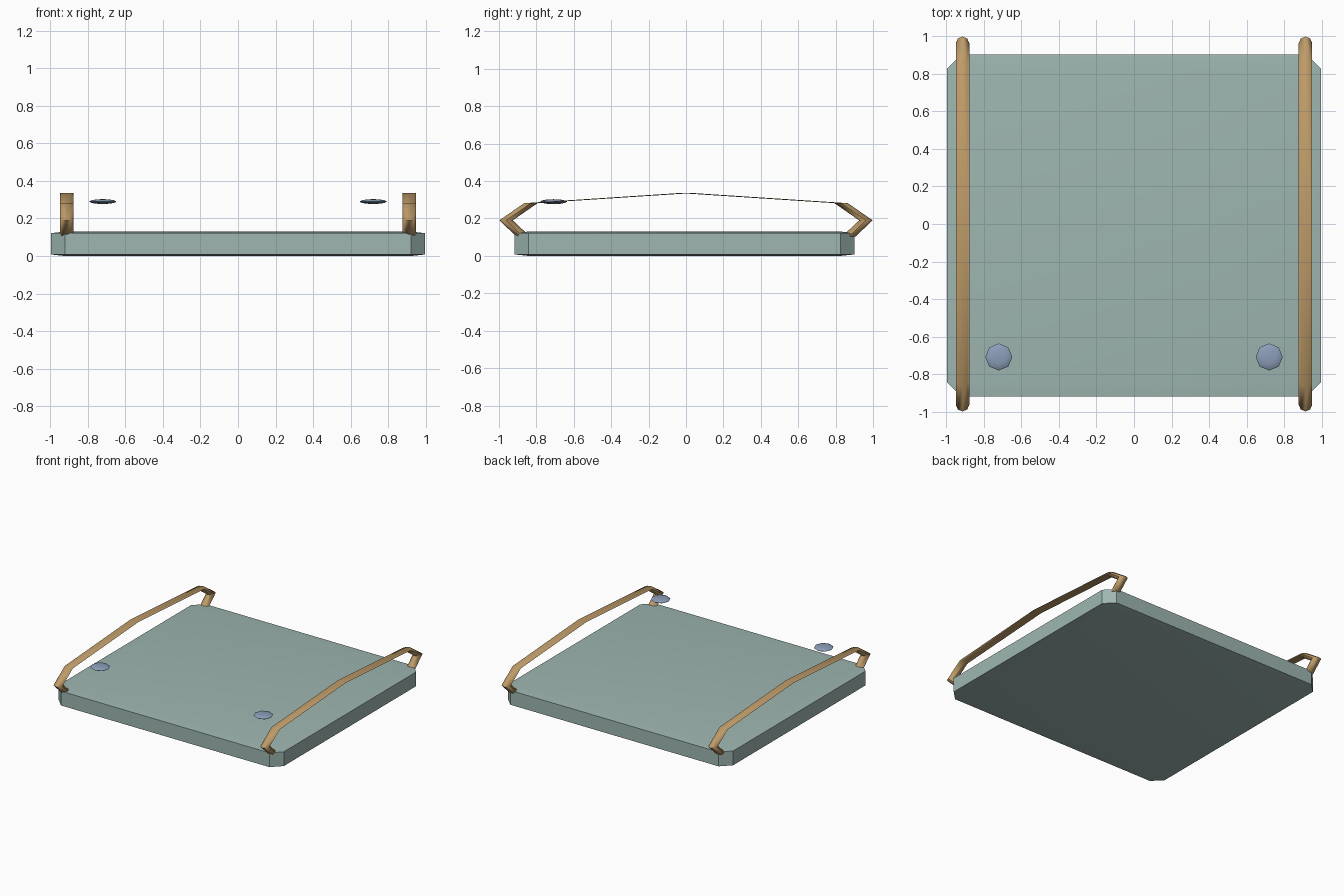
import bpy
import bmesh
from math import cos, sin, tau, radians
from mathutils import Matrix

cube = bpy.data.objects.get("Cube")
if cube:
    bpy.data.objects.remove(cube, do_unlink=True)


def material(name, rgb):
    mat = bpy.data.materials.new(name)
    mat.use_nodes = True
    mat.diffuse_color = (*rgb, 1)
    mat.node_tree.nodes["Principled BSDF"].inputs["Base Color"].default_value = (*rgb, 1)
    return mat


def finish(bm, name, mat, angle):
    bmesh.ops.recalc_face_normals(bm, faces=bm.faces)
    mesh = bpy.data.meshes.new(name)
    bm.to_mesh(mesh)
    bm.free()
    mesh.materials.append(mat)
    obj = bpy.data.objects.new(name, mesh)
    bpy.context.collection.objects.link(obj)
    bpy.ops.object.select_all(action="DESELECT")
    obj.select_set(True)
    bpy.context.view_layer.objects.active = obj
    bpy.ops.object.shade_smooth_by_angle(angle=radians(angle))
    return obj


sage = material("sage green", (0.342, 0.468, 0.440))
tan = material("tan brown", (0.515, 0.328, 0.141))
blue = material("dusty blue", (0.262, 0.342, 0.485))


# Slab: a block with every edge and corner chamfered
def slab():
    half = (0.995, 0.91, 0.065)
    inset = (0.075, 0.075, 0.008)
    bm = bmesh.new()
    for sx in (-1, 1):
        for sy in (-1, 1):
            for sz in (-1, 1):
                signs = (sx, sy, sz)
                for full in range(3):
                    co = [s * (h - (0 if i == full else d))
                          for i, (s, h, d) in enumerate(zip(signs, half, inset))]
                    bm.verts.new((co[0], co[1] - 0.008, co[2] + 0.065))
    bmesh.ops.convex_hull(bm, input=bm.verts)
    bmesh.ops.dissolve_limit(bm, angle_limit=radians(1), verts=bm.verts, edges=bm.edges)
    finish(bm, "slab", sage, 30)


# Rail: level eight-sided rings joined along a bent path
def rail(name, x, sides=8, radius=0.036):
    half_path = [(-0.872, 0.105), (-0.962, 0.19), (-0.829, 0.282)]
    path = half_path + [(0, 0.336)] + [(-y, z) for y, z in reversed(half_path)]
    bm = bmesh.new()
    rings = []
    for y, z in path:
        rings.append([bm.verts.new((x + radius * cos(tau * i / sides),
                                    y + radius * sin(tau * i / sides), z))
                      for i in range(sides)])
    for a, b in zip(rings, rings[1:]):
        for i in range(sides):
            j = (i + 1) % sides
            bm.faces.new((a[i], a[j], b[j], b[i]))
    bm.faces.new(rings[0])
    bm.faces.new(rings[-1])
    finish(bm, name, tan, 60)


# Button: a flattened low-poly ball floating above the slab
def button(name, x):
    bm = bmesh.new()
    place = Matrix.Translation((x, -0.708, 0.29)) @ Matrix.Diagonal((0.072, 0.072, 0.013, 1))
    bmesh.ops.create_uvsphere(bm, u_segments=8, v_segments=6, radius=1, matrix=place)
    finish(bm, name, blue, 60)


slab()
for side, sign in (("left", 1), ("right", -1)):
    rail(side + "_rail", sign * 0.913)
    button(side + "_button", sign * 0.72)
